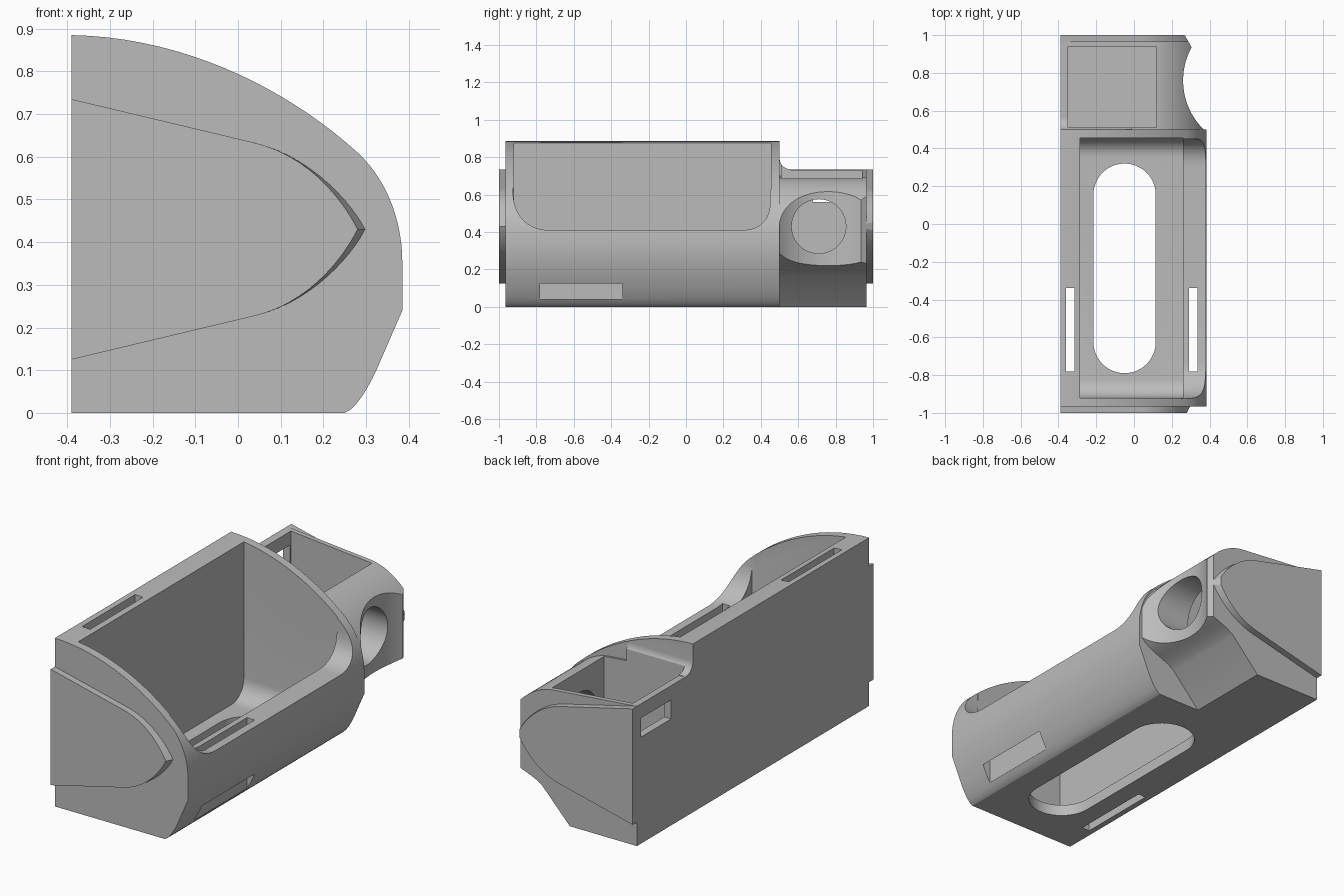
import bpy, bmesh, math
from mathutils import Vector
from mathutils.geometry import interpolate_bezier

cube = bpy.data.objects.get("Cube")
if cube:
    bpy.data.objects.remove(cube, do_unlink=True)

grey = bpy.data.materials.new("plain grey")
grey.use_nodes = True
grey.diffuse_color = (0.5, 0.5, 0.5, 1)
grey.node_tree.nodes["Principled BSDF"].inputs["Base Color"].default_value = grey.diffuse_color


def bez(a, b, c, d, n=14):
    pts = interpolate_bezier(*[Vector((*p, 0)) for p in (a, b, c, d)], n)
    return [(p.x, p.y) for p in pts]


def arc(cx, cy, r, start, end, n=24):
    angles = [math.radians(start + (end - start) * i / n) for i in range(n + 1)]
    return [(cx + r * math.cos(a), cy + r * math.sin(a)) for a in angles]


def prism(name, axis, lo, hi, pts, end_pts=None):
    """Extrude a 2D outline along an axis, optionally to a different end outline."""
    place = {"x": lambda p, a: (a, p[0], p[1]),
             "y": lambda p, a: (p[0], a, p[1]),
             "z": lambda p, a: (p[0], p[1], a)}[axis]
    bm = bmesh.new()
    first = [bm.verts.new(place(p, lo)) for p in pts]
    last = [bm.verts.new(place(p, hi)) for p in (end_pts or pts)]
    bm.faces.new(first)
    bm.faces.new(last[::-1])
    for i in range(len(pts)):
        j = (i + 1) % len(pts)
        bm.faces.new((first[i], last[i], last[j], first[j]))
    bmesh.ops.remove_doubles(bm, verts=bm.verts, dist=1e-5)
    bmesh.ops.recalc_face_normals(bm, faces=bm.faces)
    mesh = bpy.data.meshes.new(name)
    bm.to_mesh(mesh)
    bm.free()
    ob = bpy.data.objects.new(name, mesh)
    bpy.context.collection.objects.link(ob)
    mesh.materials.append(grey)
    return ob


def box(name, x0, x1, y0, y1, z0, z1):
    return prism(name, "z", z0, z1, [(x0, y0), (x1, y0), (x1, y1), (x0, y1)])


def combine(target, tool, operation):
    mod = target.modifiers.new(tool.name, "BOOLEAN")
    mod.operation, mod.solver, mod.object = operation, "EXACT", tool
    bpy.context.view_layer.objects.active = target
    bpy.ops.object.modifier_apply(modifier=mod.name)
    bpy.data.objects.remove(tool, do_unlink=True)


LEFT = -0.39

# Main shell outline: flat wall on one side, domed on the other
shell = [(LEFT, 0), (LEFT, 0.885)]
shell += bez((LEFT, 0.885), (-0.12, 0.88), (0.12, 0.755), (0.28, 0.61), 20)[1:]
shell += bez((0.28, 0.61), (0.35, 0.545), (0.385, 0.45), (0.385, 0.35))[1:]
shell += [(0.385, 0.24), (0.335, 0.125)]
shell += bez((0.335, 0.125), (0.315, 0.075), (0.28, 0.01), (0.25, 0), 8)[1:]
holder = prism("holder_body", "y", -0.965, 0.5, shell)

# Lower rear block with sloping underside
rear = [(LEFT, 0), (LEFT, 0.735), (0.1, 0.69)]
rear += bez((0.1, 0.69), (0.2, 0.68), (0.3, 0.6), (0.353, 0.5))[1:]
rear += bez((0.353, 0.5), (0.38, 0.43), (0.385, 0.38), (0.383, 0.3))[1:]
rear += bez((0.383, 0.3), (0.3, 0.21), (0.24, 0.23), (0.16, 0.17))[1:]
rear += [(0, 0)]
combine(holder, prism("rear_block", "y", 0.49, 0.965, rear), "UNION")

# Concave fillet between shell and rear block
fillet = [(0.48, 0.6), (0.56, 0.6), (0.56, 0.735)]
fillet += arc(0.56, 0.795, 0.06, 270, 180, 10)[1:] + [(0.48, 0.795)]
combine(holder, prism("step_fillet", "x", LEFT, -0.01, fillet), "UNION")


# Pointed end bosses, tapering towards their tips
def boss(tip):
    top = bez((0.03, 0.635), (0.17, 0.605), (tip - 0.03, 0.49), (tip, 0.43))
    low = [(x, 0.86 - z) for x, z in top[-2::-1]]
    return [(LEFT, 0.735)] + top + low + [(LEFT, 0.125)]


combine(holder, prism("front_boss", "y", -0.95, -1, boss(0.305), boss(0.28)), "UNION")
combine(holder, prism("rear_boss", "y", 0.93, 1, boss(0.31), boss(0.28)), "UNION")

# Main cavity with rounded floor ends
cavity = [(-0.92, 1)] + arc(-0.82, 0.16, 0.1, 180, 270, 10)
cavity += arc(0.355, 0.16, 0.1, 270, 360, 10) + [(0.455, 1)]
# Side window reaching down to the shelf
window = [(-0.925, 1)]
window += bez((-0.925, 0.62), (-0.925, 0.49), (-0.85, 0.41), (-0.73, 0.41))
window += bez((0.3, 0.41), (0.39, 0.41), (0.45, 0.46), (0.45, 0.56)) + [(0.45, 1)]
# Side scallop on the rear block
scallop = [(0.8, 0.5), (0.8, 1.1), (0.26, 1.1), (0.268, 1)]
scallop += arc(0.625, 0.76, 0.365, 151.3, 225.4) + [(0.386, 0.5)]
# Rounded slot in the floor
floor_slot = arc(-0.05, 0.155, 0.165, 0, 180) + arc(-0.05, -0.625, 0.165, 180, 360)

cutters = [
    prism("cavity", "x", -0.285, 0.26, cavity),
    prism("window", "x", 0.25, 0.6, window),
    prism("scallop", "z", -0.1, 1.1, scallop),
    prism("floor_slot", "z", -0.1, 0.3, floor_slot),
    box("rear_pocket", -0.35, 0.12, 0.51, 0.94, 0.2, 1),
    prism("round_hole", "x", 0, 0.6, arc(0.71, 0.43, 0.145, 0, 352.5, 47)),
    box("wall_port", -0.5, -0.3, 0.68, 0.93, 0.56, 0.66),
    box("left_strap_slot", -0.36, -0.315, -0.78, -0.34, -0.1, 1),
    box("right_strap_slot", 0.29, 0.335, -0.78, -0.34, -0.1, 1),
]
for cutter in cutters:
    combine(holder, cutter, "DIFFERENCE")

# Smooth curves, crisp edges
bpy.ops.object.select_all(action="DESELECT")
holder.select_set(True)
bpy.context.view_layer.objects.active = holder
bpy.ops.object.shade_smooth_by_angle(angle=math.radians(25))
